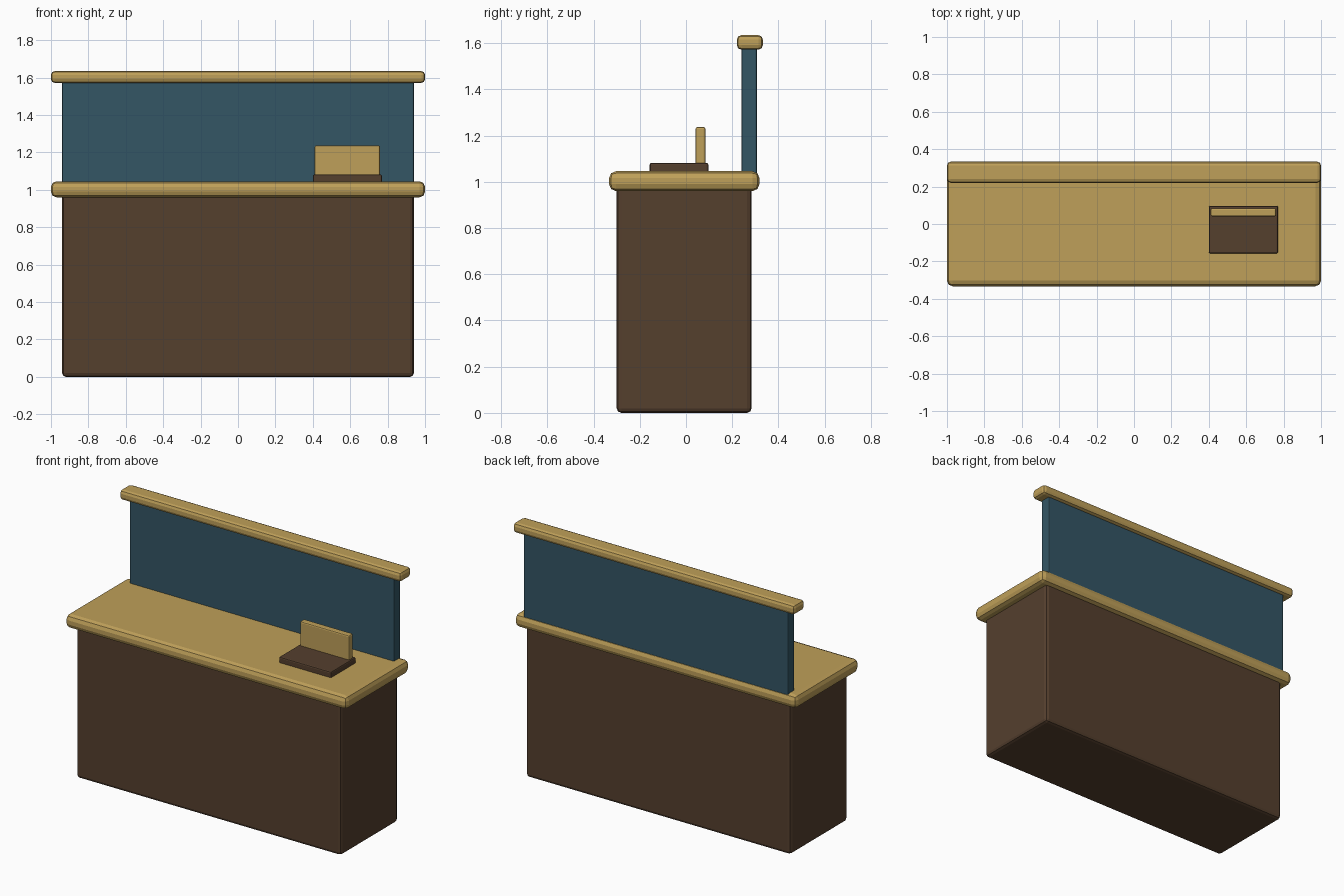
import bpy

if "Cube" in bpy.data.objects:
    bpy.data.objects.remove(bpy.data.objects["Cube"])


def material(name, color):
    m = bpy.data.materials.new(name)
    m.diffuse_color = (*color, 1)
    m.use_nodes = True
    m.node_tree.nodes["Principled BSDF"].inputs["Base Color"].default_value = m.diffuse_color
    return m


WOOD = material("light_wood", (0.52, 0.35, 0.10))
DARK = material("dark_wood", (0.09, 0.05, 0.027))
BLUE = material("blue_panel", (0.033, 0.092, 0.13))


def box(name, x, y, z, mat, bevel, segments=2):
    """Bevelled box from (min, max) ranges on each axis."""
    ranges = (x, y, z)
    bpy.ops.mesh.primitive_cube_add(size=1, location=[(a + b) / 2 for a, b in ranges])
    ob = bpy.context.object
    ob.name = name
    ob.scale = [b - a for a, b in ranges]
    bpy.ops.object.transform_apply(location=False, rotation=False, scale=True)
    ob.data.materials.append(mat)
    mod = ob.modifiers.new("bevel", "BEVEL")
    mod.width = bevel
    mod.segments = segments
    return ob


# Counter body and worktop
box("counter_body", (-0.94, 0.94), (-0.30, 0.284), (0, 0.98), DARK, 0.02)
box("countertop", (-1, 1), (-0.333, 0.318), (0.96, 1.046), WOOD, 0.03)

# Back screen with its top rail
box("back_panel", (-0.94, 0.94), (0.24, 0.307), (1.0, 1.59), BLUE, 0.008)
box("top_rail", (-1, 1), (0.22, 0.333), (1.572, 1.635), WOOD, 0.02)

# Small till on the worktop
box("till_base", (0.40, 0.77), (-0.157, 0.097), (1.035, 1.082), DARK, 0.008)
box("till_screen", (0.41, 0.76), (0.041, 0.084), (1.065, 1.237), WOOD, 0.008)
